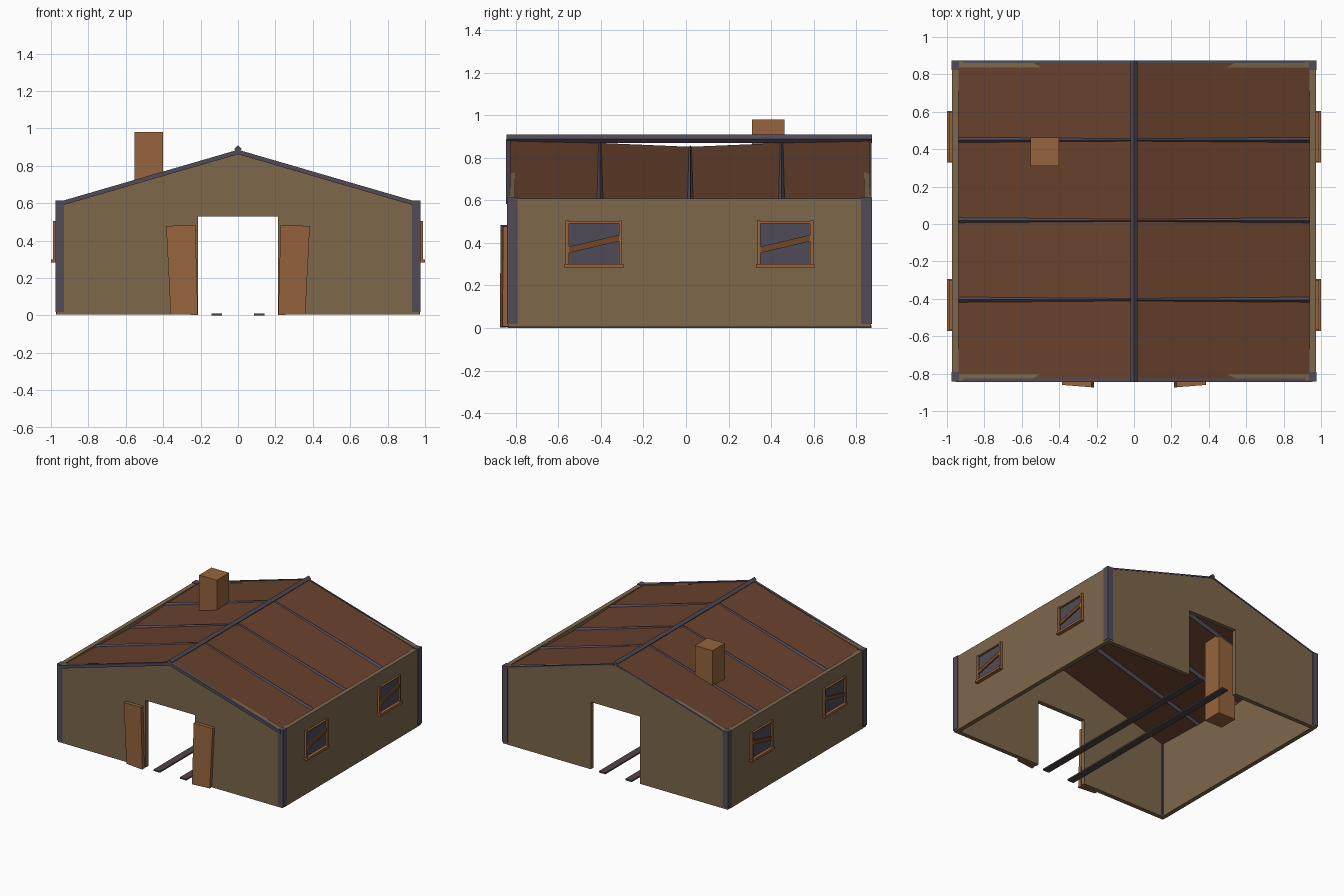
import bpy, bmesh, math
from mathutils import Vector

if "Cube" in bpy.data.objects:
    bpy.data.objects.remove(bpy.data.objects["Cube"])


def material(name, rgb):
    m = bpy.data.materials.new(name)
    lin = [(c / 255 / 12.92 if c < 11 else ((c / 255 + 0.055) / 1.055) ** 2.4) for c in rgb]
    m.diffuse_color = (*lin, 1)
    m.use_nodes = True
    m.node_tree.nodes["Principled BSDF"].inputs["Base Color"].default_value = m.diffuse_color
    return m


WALL = material("tan_wall", (125, 103, 75))
WOOD = material("light_wood", (150, 100, 61))
PLANK = material("dark_wood", (112, 72, 40))
ROOF = material("red_brown_roof", (104, 65, 45))
BEAM = material("slate_beam", (82, 75, 88))
GLASS = material("dark_glass", (80, 75, 88))
RAIL = material("rail_brown", (84, 68, 70))


def finish(name, bm, mat):
    bmesh.ops.recalc_face_normals(bm, faces=bm.faces)
    me = bpy.data.meshes.new(name)
    bm.to_mesh(me)
    bm.free()
    me.materials.append(mat)
    ob = bpy.data.objects.new(name, me)
    bpy.context.collection.objects.link(ob)
    return ob


def loft(name, a, b, mat):
    """Closed solid between two matching outlines."""
    bm = bmesh.new()
    va = [bm.verts.new(p) for p in a]
    vb = [bm.verts.new(p) for p in b]
    bm.faces.new(va)
    bm.faces.new(vb)
    n = len(va)
    for i in range(n):
        j = (i + 1) % n
        bm.faces.new((va[i], va[j], vb[j], vb[i]))
    return finish(name, bm, mat)


def prism_y(name, pts, y0, y1, mat):
    return loft(name, [(x, y0, z) for x, z in pts], [(x, y1, z) for x, z in pts], mat)


def prism_x(name, pts, x0, x1, mat):
    return loft(name, [(x0, y, z) for y, z in pts], [(x1, y, z) for y, z in pts], mat)


def box(name, x0, x1, y0, y1, z0, z1, mat):
    return prism_y(name, [(x0, z0), (x1, z0), (x1, z1), (x0, z1)], y0, y1, mat)


def diamond_bar(name, p, q, r, mat):
    """Square bar standing on its edge."""
    p, q = Vector(p), Vector(q)
    d = (q - p).normalized()
    side = d.cross(Vector((0, 0, 1))).normalized()
    up = side.cross(d)
    off = [up * r, side * r, -up * r, -side * r]
    return loft(name, [p + o for o in off], [q + o for o in off], mat)


# End walls with a doorway, and the gables above them
outline = [(-0.97, 0.005), (-0.213, 0.005), (-0.213, 0.53), (0.213, 0.53),
           (0.213, 0.005), (0.97, 0.005), (0.97, 0.61), (-0.97, 0.61)]
gable = [(-0.95, 0.61), (-0.94, 0.592), (0.94, 0.592), (0.95, 0.61), (0, 0.872)]
for end, y0, y1 in (("front", -0.837, -0.803), ("back", 0.836, 0.87)):
    prism_y(end + "_wall", outline, y0, y1, WALL)
    prism_y(end + "_gable", [(-0.95, 0.61), (0.95, 0.61), (0, 0.872)], y0, y1, WALL)

# Side walls, corner posts, windows and doors
for side, s in (("left", -1), ("right", 1)):
    box(side + "_wall", s * 0.938, s * 0.972, -0.803, 0.836, 0.005, 0.61, WALL)
    for end, y0, y1 in (("front", -0.841, -0.792), ("back", 0.824, 0.874)):
        box(f"{side}_{end}_post", s * 0.929, s * 0.976, y0, y1, 0.018, 0.614, BEAM)

    for end, y in (("front", -0.433), ("back", 0.467)):
        n = f"{side}_{end}_window_"
        box(n + "glass", s * 0.97, s * 0.976, y - 0.122, y + 0.122, 0.3, 0.495, GLASS)
        box(n + "sill", s * 0.965, s * 1.0, y - 0.138, y + 0.138, 0.282, 0.3, WOOD)
        box(n + "head", s * 0.965, s * 0.988, y - 0.122, y + 0.122, 0.492, 0.5, WOOD)
        for k in (-1, 1):
            box(f"{n}jamb_{'a' if k < 0 else 'b'}", s * 0.965, s * 0.99,
                y + k * 0.117, y + k * 0.133, 0.3, 0.506, WOOD)
        prism_x(n + "plank", [(y - 0.12, 0.352), (y + 0.12, 0.408), (y + 0.12, 0.438),
                              (y - 0.12, 0.382)], s * 0.974, s * 0.986, PLANK)

    # Crooked door leaf leaning by the opening
    door = [(s * 0.215, 0.003), (s * 0.36, 0.006), (s * 0.384, 0.478), (s * 0.228, 0.485)]
    skew = lambda x: (abs(x) - 0.215) * 0.08
    loft(side + "_door", [(x, -0.874 + skew(x), z) for x, z in door],
         [(x, -0.846 + skew(x), z) for x, z in door], WOOD)

    # Floor rail running through the building
    box(side + "_floor_rail", s * 0.086, s * 0.142, -0.84, 0.872, 0.0, 0.011, RAIL)

    # Front barge board, thin back trim and rafters
    for end, y0, y1, t in (("front", -0.846, -0.826, 0.024), ("back", 0.862, 0.873, 0.01)):
        prism_y(f"{side}_{end}_barge", [(s * 0.955, 0.608 - t), (s * 0.955, 0.608),
                                        (0, 0.886), (0, 0.886 - t)], y0, y1, BEAM)
    for i, (y, drop) in enumerate(((-0.405, 0.012), (0.02, 0.03), (0.45, 0.012))):
        diamond_bar(f"{side}_rafter_{i + 1}", (s * 0.935, y, 0.602 - drop),
                    (0, y, 0.869 - drop), 0.019, BEAM)

# Sagging roof sheet
bm = bmesh.new()
rows = []
for y, drop in ((-0.832, 0), (-0.405, 0.012), (0.02, 0.03), (0.45, 0.012), (0.868, 0)):
    rows.append([bm.verts.new((x, y, z - drop))
                 for x, z in ((-0.942, 0.605), (0, 0.882), (0.942, 0.605))])
for a, b in zip(rows, rows[1:]):
    for i in range(2):
        bm.faces.new((a[i], a[i + 1], b[i + 1], b[i]))
roof = finish("roof", bm, ROOF)
solid = roof.modifiers.new("thickness", "SOLIDIFY")
solid.thickness = 0.008
solid.offset = -1

# Straight ridge beam and the chimney
diamond_bar("ridge_beam", (0, -0.845, 0.889), (0, 0.875, 0.889), 0.02, BEAM)
box("chimney", -0.553, -0.4, 0.31, 0.462, 0.1, 0.98, WOOD)
